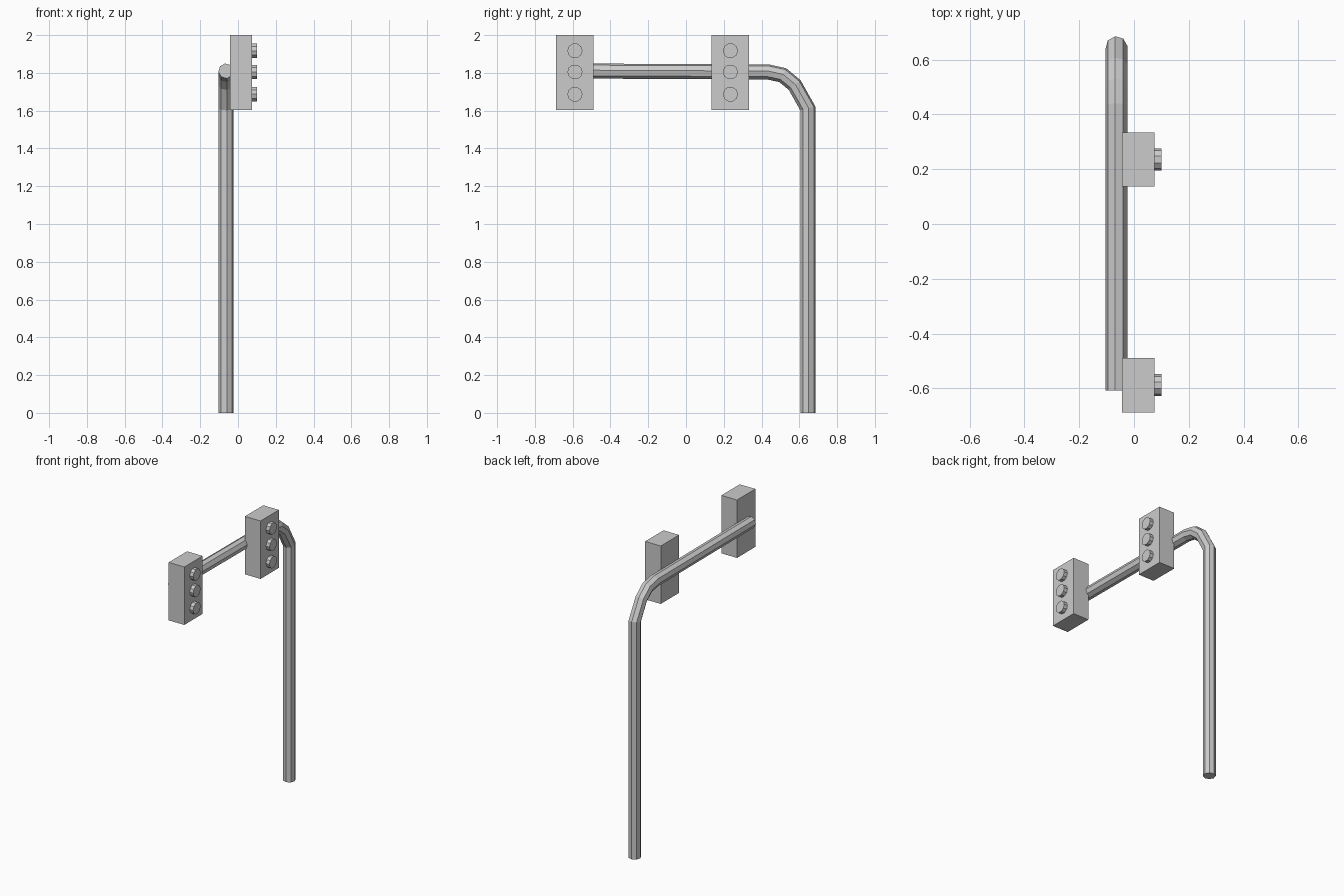
import bpy, bmesh, math
from mathutils import Vector, Matrix

if "Cube" in bpy.data.objects:
    bpy.data.objects.remove(bpy.data.objects["Cube"])

def finish(name, bm):
    bmesh.ops.recalc_face_normals(bm, faces=bm.faces)
    me = bpy.data.meshes.new(name)
    bm.to_mesh(me)
    bm.free()
    ob = bpy.data.objects.new(name, me)
    bpy.context.collection.objects.link(ob)
    return ob

def tube(name, path, x, radius, sides):
    """Sweep a low-poly ring along a path in the YZ plane, mitred at bends."""
    pts = [Vector((x, y, z)) for y, z in path]
    bm = bmesh.new()
    rings = []
    side = Vector((1, 0, 0))
    for i, p in enumerate(pts):
        a = (p - pts[max(i - 1, 0)]).normalized()
        b = (pts[min(i + 1, len(pts) - 1)] - p).normalized()
        t = (a + b).normalized()
        up = t.cross(side)
        miter = 1 / max(t.dot(a), t.dot(b))
        ring = []
        for k in range(sides):
            ang = math.tau * (k + 0.15) / sides
            ring.append(bm.verts.new(p + side * radius * math.cos(ang)
                                     + up * radius * miter * math.sin(ang)))
        rings.append(ring)
    for r, s in zip(rings, rings[1:]):
        for k in range(sides):
            n = (k + 1) % sides
            bm.faces.new((r[k], r[n], s[n], s[k]))
    bm.faces.new(rings[0])
    bm.faces.new(rings[-1])
    return finish(name, bm)

def box(name, center, size):
    bm = bmesh.new()
    bmesh.ops.create_cube(bm, size=1, matrix=Matrix.Translation(center) @ Matrix.Diagonal((*size, 1)))
    return finish(name, bm)

def lamp(name, center, radius, depth):
    bm = bmesh.new()
    bmesh.ops.create_cone(bm, cap_ends=True, segments=10, radius1=radius, radius2=radius, depth=depth,
                          matrix=Matrix.Translation(center) @ Matrix.Rotation(math.pi / 2, 4, 'Y'))
    return finish(name, bm)

# Bent pole with overhead arm
tube("pole_and_arm", [(0.645, 0), (0.645, 1.612), (0.575, 1.736), (0.512, 1.788),
                      (0.435, 1.805), (-0.607, 1.81)], -0.064, 0.04, 8)

# Two signal housings, each with three lamps
for label, y in (("outer", -0.588), ("inner", 0.235)):
    box(f"{label}_signal_housing", (0.016, y, 1.802), (0.118, 0.198, 0.396))
    for colour, z in (("lower", 1.687), ("middle", 1.805), ("upper", 1.917)):
        lamp(f"{label}_{colour}_lamp", (0.085, y, z), 0.04, 0.032)
